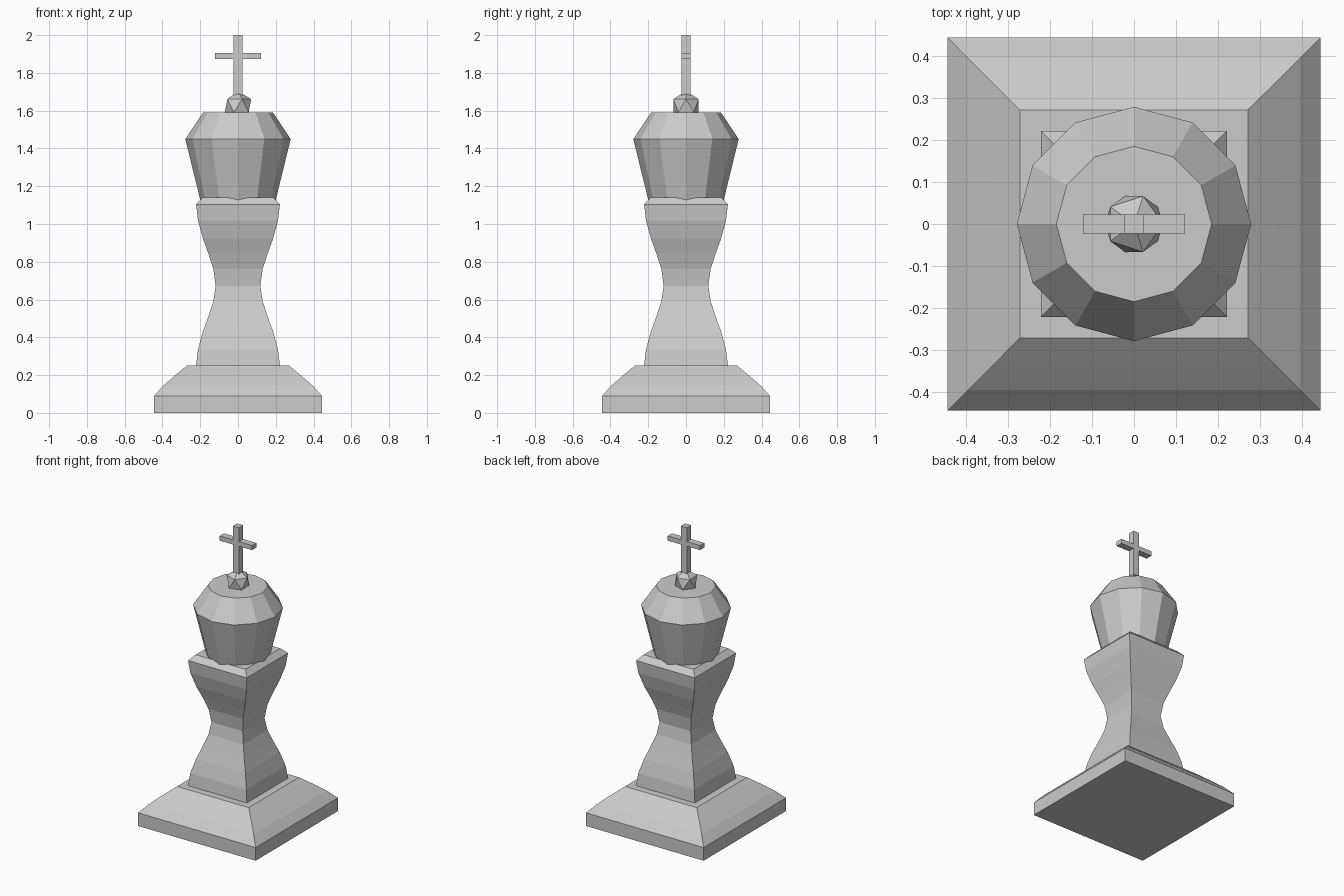
import bpy, bmesh, math

if "Cube" in bpy.data.objects:
    bpy.data.objects.remove(bpy.data.objects["Cube"])


def make_object(name, bm):
    bmesh.ops.recalc_face_normals(bm, faces=bm.faces[:])
    mesh = bpy.data.meshes.new(name)
    bm.to_mesh(mesh)
    bm.free()
    obj = bpy.data.objects.new(name, mesh)
    bpy.context.collection.objects.link(obj)
    return obj


def lathe(name, profile, sides, phase=0.0):
    """Stack rings of (apothem or radius, z) into a closed faceted solid."""
    scale = math.sqrt(2) if sides == 4 else 1.0   # squares use half-widths
    bm = bmesh.new()
    rings = []
    for r, z in profile:
        ring = []
        for i in range(sides):
            a = phase + 2 * math.pi * i / sides
            ring.append(bm.verts.new((r * scale * math.cos(a), r * scale * math.sin(a), z)))
        rings.append(ring)
    for lo, hi in zip(rings, rings[1:]):
        for i in range(sides):
            j = (i + 1) % sides
            bm.faces.new((lo[i], lo[j], hi[j], hi[i]))
    bm.faces.new(rings[0][::-1])
    bm.faces.new(rings[-1])
    return make_object(name, bm)


# Square stepped plinth
lathe("base", [(0.444, 0), (0.444, 0.09), (0.395, 0.145), (0.335, 0.197), (0.271, 0.25)],
      4, math.pi / 4)

# Waisted square column, symmetric about its neck, with a chamfered top
neck_z = 0.672
half = [(0.222, 0.25), (0.212, 0.335), (0.186, 0.43), (0.157, 0.51), (0.131, 0.59)]
column = half + [(0.118, neck_z)] + [(r, 2 * neck_z - z + 0.01) for r, z in reversed(half)]
lathe("column", column + [(0.188, 1.14)], 4, math.pi / 4)

# Twelve-sided head
lathe("head", [(0.198, 1.12), (0.279, 1.45), (0.185, 1.59)], 12)

# Faceted ball
bm = bmesh.new()
bmesh.ops.create_icosphere(bm, subdivisions=1, radius=0.078)
bmesh.ops.translate(bm, verts=bm.verts[:], vec=(0, 0, 1.626))
make_object("finial_ball", bm)

# Cross: half outline mirrored, then extruded in y
w, arm = 0.023, 0.122
right = [(w, 1.64), (w, 1.873), (arm, 1.873), (arm, 1.905), (w, 1.905), (w, 2.0)]
outline = right + [(-x, z) for x, z in reversed(right)]
bm = bmesh.new()
face = bm.faces.new([bm.verts.new((x, -w, z)) for x, z in outline])
ext = bmesh.ops.extrude_face_region(bm, geom=[face], use_keep_orig=True)
new_verts = [g for g in ext["geom"] if isinstance(g, bmesh.types.BMVert)]
bmesh.ops.translate(bm, verts=new_verts, vec=(0, 2 * w, 0))
make_object("cross", bm)
